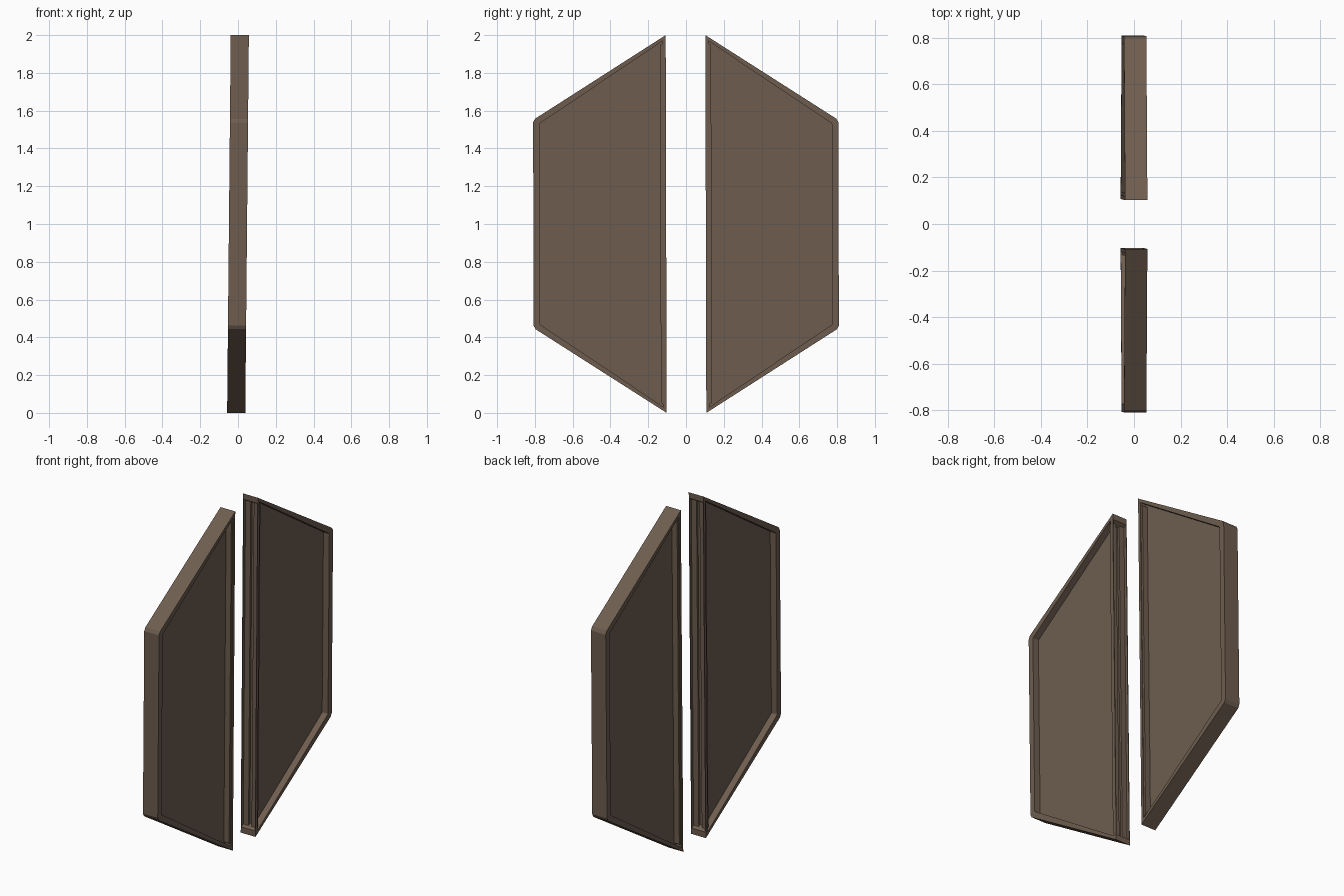
import bpy, bmesh
from mathutils import Vector

if "Cube" in bpy.data.objects:
    bpy.data.objects.remove(bpy.data.objects["Cube"])

HALF_T = 0.048      # half thickness of a panel
Y_IN, Y_OUT = 0.105, 0.808
SLOPE = 0.64        # rise of the slanted edges per unit of y

mat = bpy.data.materials.new("brown")
mat.diffuse_color = (0.155, 0.109, 0.078, 1)
mat.use_nodes = True
mat.node_tree.nodes["Principled BSDF"].inputs["Base Color"].default_value = mat.diffuse_color


def make_panel(name, side):
    bm = bmesh.new()
    # half-hexagon outline with slightly clipped outer corners
    half = [(Y_IN, 1.0), (Y_OUT - 0.010, 0.557), (Y_OUT, 0.538)]
    outline = half + [(y, -z) for y, z in reversed(half)]
    verts = [bm.verts.new((-HALF_T, y, 1 + z)) for y, z in outline]
    base = bm.faces.new(verts)
    ext = bmesh.ops.extrude_face_region(bm, geom=[base], use_keep_orig=True)
    for v in ext["geom"]:
        if isinstance(v, bmesh.types.BMVert):
            v.co.x = HALF_T
    bmesh.ops.recalc_face_normals(bm, faces=bm.faces[:])

    # recessed field on both broad sides
    for f in [f for f in bm.faces if abs(f.normal.x) > 0.9]:
        s = 1 if f.normal.x > 0 else -1
        bmesh.ops.inset_individual(bm, faces=[f], thickness=0.036)
        bmesh.ops.inset_individual(bm, faces=[f], thickness=0.0)
        for v in f.verts:
            v.co.x = s * 0.010

    # open channel along the long inner edge
    edge = next(f for f in bm.faces if f.normal.y < -0.9)
    bmesh.ops.inset_individual(bm, faces=[edge], thickness=0.006)
    for v in edge.verts:
        v.co.z += -0.03 if v.co.z > 1 else 0.03
    bmesh.ops.inset_individual(bm, faces=[edge], thickness=0.0)
    for v in edge.verts:
        v.co.y += 0.030
        v.co.z += (-1 if v.co.z > 1 else 1) * 0.030 * SLOPE

    # mirror to its side, then apply the slight lean
    for v in bm.verts:
        v.co.y *= side
        h = v.co.z - 1
        v.co += Vector((0.0095 * h, -0.0025 * h, 0))
    bmesh.ops.recalc_face_normals(bm, faces=bm.faces[:])

    me = bpy.data.meshes.new(name)
    bm.to_mesh(me)
    bm.free()
    me.materials.append(mat)
    bpy.context.collection.objects.link(bpy.data.objects.new(name, me))


make_panel("left_door_panel", -1)
make_panel("right_door_panel", 1)
